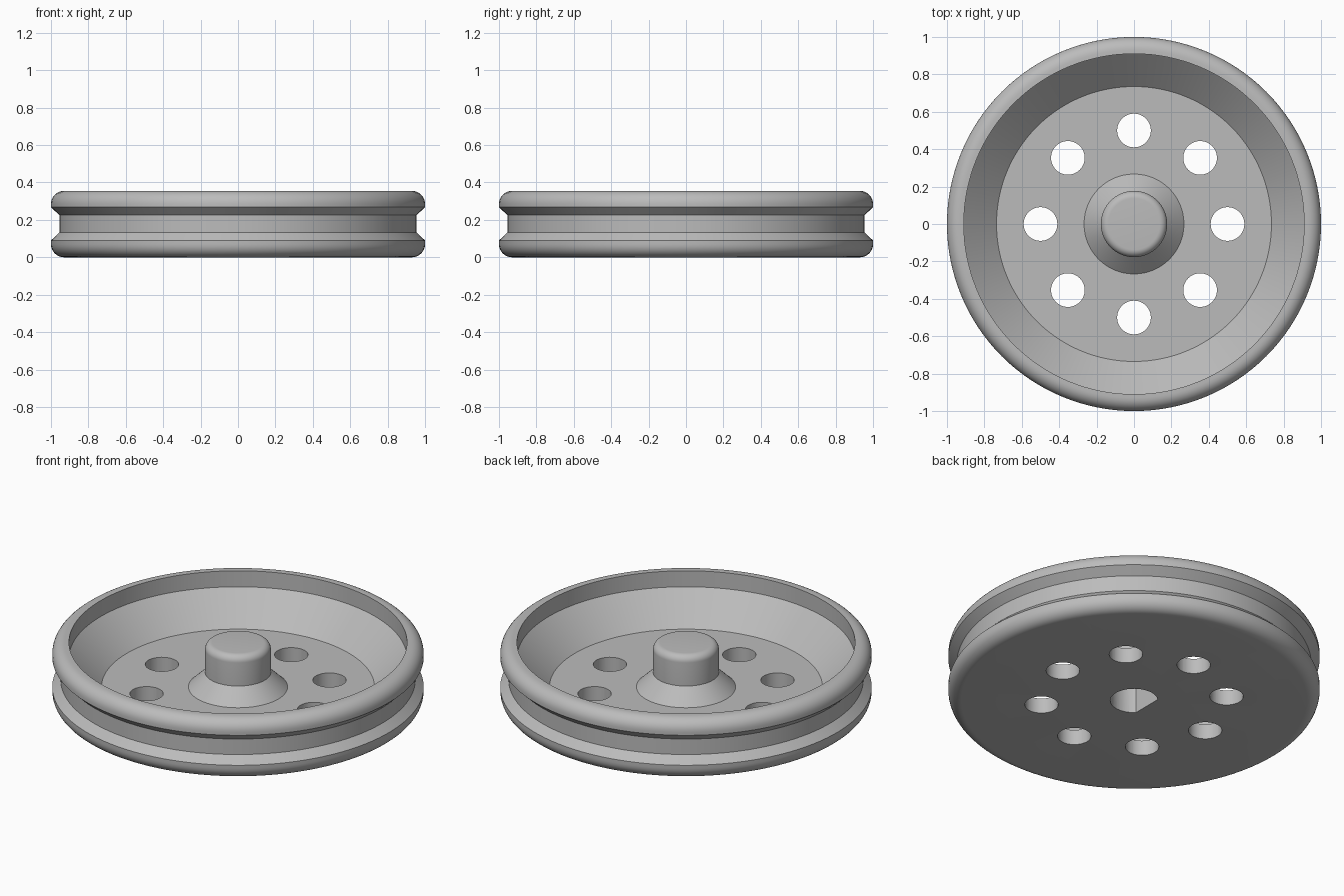
import bpy, bmesh
from math import sin, cos, pi, radians
from mathutils import Matrix

if "Cube" in bpy.data.objects:
    bpy.data.objects.remove(bpy.data.objects["Cube"], do_unlink=True)

HEIGHT, FILLET, SEGMENTS = 0.355, 0.07, 128


def arc(r, z, radius, start, end, steps=8):
    """Points of a fillet around (r, z), angles in degrees."""
    angles = [radians(start + (end - start) * i / steps) for i in range(steps + 1)]
    return [(r + radius * cos(a), z + radius * sin(a)) for a in angles]


def make_object(name, bm):
    bmesh.ops.recalc_face_normals(bm, faces=bm.faces)
    mesh = bpy.data.meshes.new(name)
    bm.to_mesh(mesh)
    bm.free()
    obj = bpy.data.objects.new(name, mesh)
    bpy.context.collection.objects.link(obj)
    return obj


def lathe(name, profile):
    """Revolve an (r, z) profile that starts and ends on the axis."""
    bm = bmesh.new()
    verts = [bm.verts.new((r, 0, z)) for r, z in profile]
    edges = [bm.edges.new(pair) for pair in zip(verts, verts[1:])]
    bmesh.ops.spin(bm, geom=verts + edges, cent=(0, 0, 0), axis=(0, 0, 1),
                   angle=2 * pi, steps=SEGMENTS, use_merge=True)
    bmesh.ops.remove_doubles(bm, verts=bm.verts, dist=1e-5)
    return make_object(name, bm)


def cut(target, cutter):
    cutter.hide_render = True
    mod = target.modifiers.new("cut", 'BOOLEAN')
    mod.operation, mod.solver, mod.object = 'DIFFERENCE', 'EXACT', cutter
    bpy.context.view_layer.objects.active = target
    bpy.ops.object.modifier_apply(modifier=mod.name)
    bpy.data.objects.remove(cutter, do_unlink=True)


# Wheel body: base, grooved rim, dished floor and hub in one profile
profile = [(0, 0)]
profile += arc(1 - FILLET, FILLET, FILLET, -90, 0)
profile += [(1, 0.09), (0.955, 0.133), (0.955, 0.225), (1, 0.268)]
profile += arc(1 - FILLET, HEIGHT - FILLET, FILLET, 0, 90)
profile += [(0.91, HEIGHT), (0.91, 0.26), (0.735, 0.09)]
profile += [(0.267, 0.09), (0.177, 0.177)]
profile += arc(0.137, HEIGHT - 0.04, 0.04, 0, 90)
profile += [(0, HEIGHT)]
wheel = lathe("pulley_wheel", profile)

# Ring of eight through holes
bm = bmesh.new()
for i in range(8):
    place = Matrix.Rotation(i * pi / 4, 4, 'Z') @ Matrix.Translation((0.5, 0, 0.05))
    bmesh.ops.create_cone(bm, cap_ends=True, segments=48, radius1=0.09,
                          radius2=0.09, depth=0.3, matrix=place)
cut(wheel, make_object("hole_cutter", bm))

# Blind D-shaped shaft bore, flat towards -x
bm = bmesh.new()
ring = [bm.verts.new((x, y, -0.1)) for x, y in arc(0, 0, 0.128, -135, 135, 48)]
base = bm.faces.new(ring)
top = bmesh.ops.extrude_face_region(bm, geom=[base])["geom"]
bmesh.ops.translate(bm, vec=(0, 0, 0.38),
                    verts=[v for v in top if isinstance(v, bmesh.types.BMVert)])
cut(wheel, make_object("bore_cutter", bm))

# Plain grey finish
grey = bpy.data.materials.new("grey")
grey.use_nodes = True
color = (0.5, 0.5, 0.5, 1)
grey.diffuse_color = color
grey.node_tree.nodes["Principled BSDF"].inputs["Base Color"].default_value = color
wheel.data.materials.clear()
wheel.data.materials.append(grey)

bpy.ops.object.select_all(action='DESELECT')
wheel.select_set(True)
bpy.context.view_layer.objects.active = wheel
bpy.ops.object.shade_smooth_by_angle(angle=radians(30))
